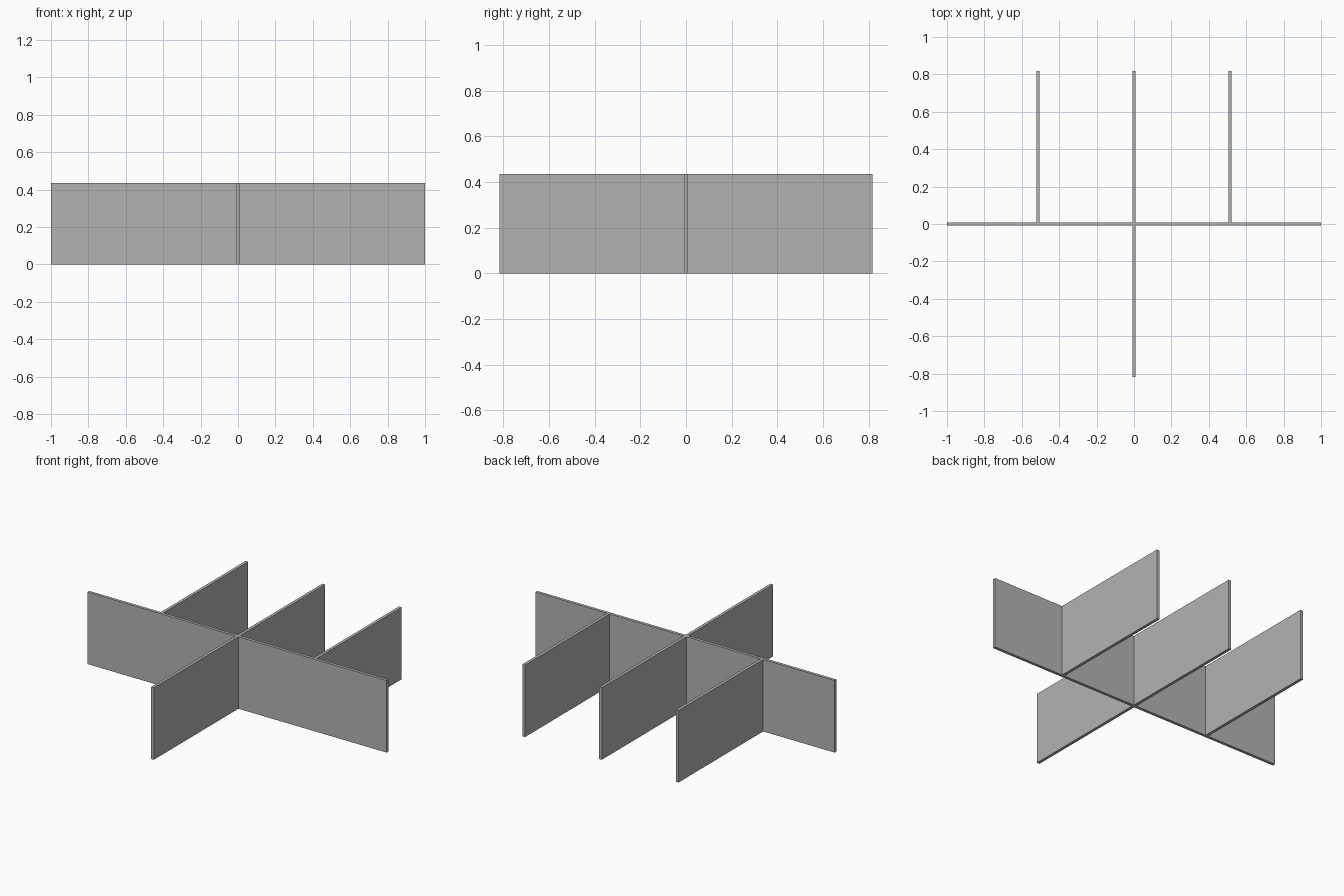
import bpy

cube = bpy.data.objects.get("Cube")
if cube:
    bpy.data.objects.remove(cube, do_unlink=True)

HEIGHT = 0.435
THICK = 0.018
HALF = THICK / 2
REACH = 0.817      # how far the dividers extend front and back
SPACING = 0.513    # side divider offset from the middle

grey = bpy.data.materials.new("plain grey")
grey.use_nodes = True
colour = (0.45, 0.45, 0.45, 1)
grey.diffuse_color = colour
grey.node_tree.nodes["Principled BSDF"].inputs["Base Color"].default_value = colour


def panel(name, x0, x1, y0, y1):
    """Upright board standing on the ground between the given limits."""
    bpy.ops.mesh.primitive_cube_add(
        size=1, location=((x0 + x1) / 2, (y0 + y1) / 2, HEIGHT / 2))
    board = bpy.context.object
    board.name = name
    board.scale = (x1 - x0, y1 - y0, HEIGHT)
    bpy.ops.object.transform_apply(location=False, rotation=False, scale=True)
    board.data.materials.append(grey)


# Long cross panel
panel("long_panel", -1, 1, -HALF, HALF)

# Dividers butting against the back of the long panel
for name, x in (("right", -SPACING), ("middle", 0), ("left", SPACING)):
    panel(name + "_back_divider", x - HALF, x + HALF, HALF, REACH)

# Single divider in front
panel("front_divider", -HALF, HALF, -REACH, -HALF)
